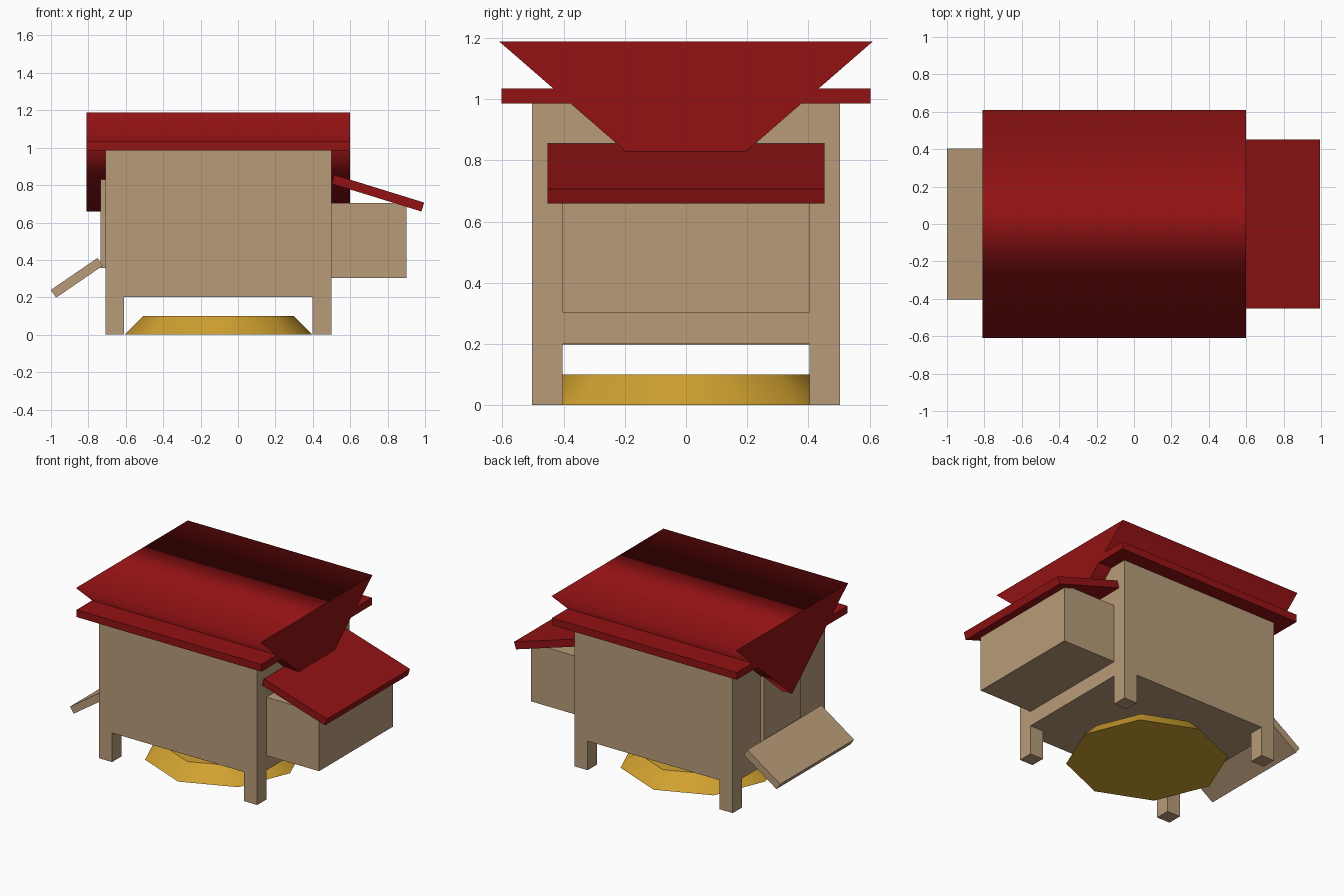
import bpy, bmesh, math

if "Cube" in bpy.data.objects:
    bpy.data.objects.remove(bpy.data.objects["Cube"])

def material(name, rgb):
    m = bpy.data.materials.new(name)
    m.diffuse_color = (*rgb, 1)
    m.use_nodes = True
    m.node_tree.nodes["Principled BSDF"].inputs["Base Color"].default_value = m.diffuse_color
    return m

WOOD = material("tan_wood", (0.48, 0.33, 0.19))
RED = material("red_roof", (0.29, 0.006, 0.007))
GOLD = material("golden_straw", (0.64, 0.36, 0.03))

def finish(name, bm, mat):
    bmesh.ops.recalc_face_normals(bm, faces=bm.faces)
    me = bpy.data.meshes.new(name)
    bm.to_mesh(me)
    bm.free()
    me.materials.append(mat)
    ob = bpy.data.objects.new(name, me)
    bpy.context.collection.objects.link(ob)
    return ob

def box(name, center, size, mat, tilt=0):
    bm = bmesh.new()
    bmesh.ops.create_cube(bm, size=1)
    bmesh.ops.scale(bm, vec=size, verts=bm.verts)
    ob = finish(name, bm, mat)
    ob.location = center
    ob.rotation_euler.y = tilt
    return ob

CX = -0.105  # middle of the hen house

# House body and corner legs
box("house_body", (CX, 0, 0.593), (1.208, 1.006, 0.785), WOOD)
for sx in (-1, 1):
    for sy in (-1, 1):
        box("corner_leg", (CX + sx * 0.554, sy * 0.453, 0.1005), (0.1, 0.1, 0.201), WOOD)

# Flat roof board and inverted triangular roof
box("roof_board", (CX, 0, 1.01), (1.41, 1.206, 0.05), RED)
bm = bmesh.new()
profile = [(-0.61, 1.188), (0.61, 1.188), (0, 0.658)]
face = bm.faces.new([bm.verts.new((CX - 0.705, y, z)) for y, z in profile])
new = bmesh.ops.extrude_face_region(bm, geom=[face])["geom"]
bmesh.ops.translate(bm, vec=(1.41, 0, 0), verts=[v for v in new if isinstance(v, bmesh.types.BMVert)])
for f in bm.faces:
    f.smooth = len(f.verts) == 4
finish("roof_prism", bm, RED)

# Nest box with its tilted lid
box("nest_box", (0.7, 0, 0.504), (0.403, 0.806, 0.403), WOOD)
box("nest_lid", (0.748, 0, 0.757), (0.503, 0.906, 0.05), RED, 0.3)

# Entrance door and ramp
box("door", (-0.71, 0, 0.593), (0.05, 0.403, 0.475), WOOD)
box("ramp", (-0.862, 0, 0.304), (0.302, 0.806, 0.05), WOOD, -0.6)

# Eight-sided straw bed under the house
bm = bmesh.new()
bmesh.ops.create_cone(bm, cap_ends=True, segments=8, radius1=0.503, radius2=0.403, depth=0.1)
for f in bm.faces:
    f.smooth = len(f.verts) == 4
finish("straw_bed", bm, GOLD).location = (CX, 0, 0.05)
